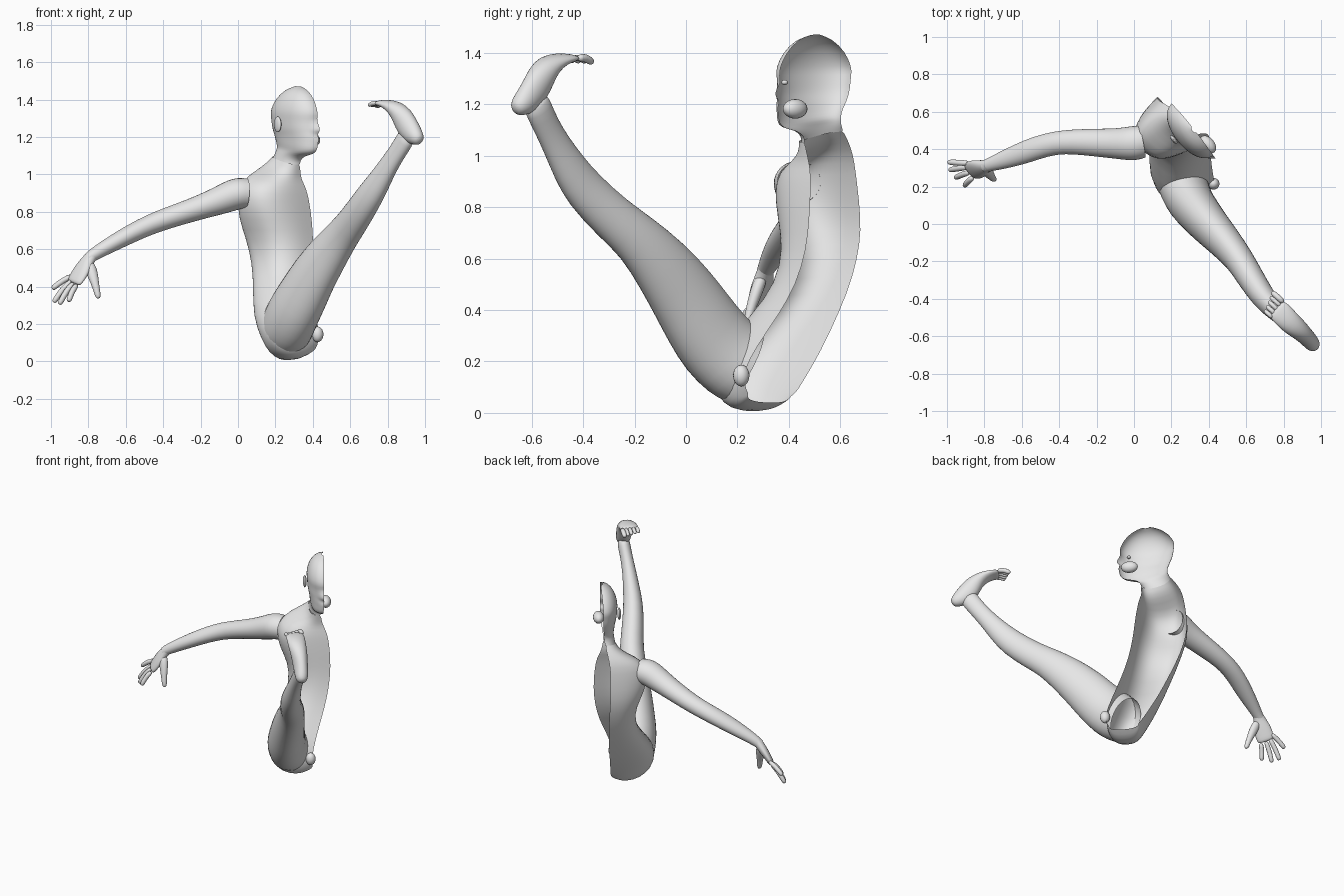
import bpy, bmesh, math
from mathutils import Vector as V

skin = bpy.data.materials.new("plain_grey")
skin.diffuse_color = (0.8, 0.8, 0.8, 1)


def finish(name, bm, levels=1):
    me = bpy.data.meshes.new(name)
    bm.to_mesh(me)
    bm.free()
    me.materials.append(skin)
    for p in me.polygons:
        p.use_smooth = True
    ob = bpy.data.objects.new(name, me)
    bpy.context.collection.objects.link(ob)
    if levels:
        mod = ob.modifiers.new("smooth", 'SUBSURF')
        mod.levels = mod.render_levels = levels
    return ob


def skin_rows(name, rows, closed, cap_start=False, cap_end=False):
    """Bridge rows of points into a surface."""
    bm = bmesh.new()
    vs = [[bm.verts.new(p) for p in r] for r in rows]
    n = len(rows[0])
    for a, b in zip(vs, vs[1:]):
        for j in range(n if closed else n - 1):
            k = (j + 1) % n
            bm.faces.new((a[j], a[k], b[k], b[j]))
    if cap_start:
        bm.faces.new(vs[0][::-1])
    if cap_end:
        bm.faces.new(vs[-1])
    return finish(name, bm)


def tube(name, secs, hint, n=16, cap_start=False, cap_end=False):
    """Elliptical tube; each section is x, y, z, radius along hint, other radius."""
    pts = [V(s[:3]) for s in secs]
    rows = []
    for i, s in enumerate(secs):
        t = (pts[min(i + 1, len(pts) - 1)] - pts[max(i - 1, 0)]).normalized()
        u = V(hint)
        u = (u - t * u.dot(t)).normalized()
        v = t.cross(u)
        rows.append([pts[i] + u * s[3] * math.cos(2 * math.pi * j / n)
                     + v * s[4] * math.sin(2 * math.pi * j / n) for j in range(n)])
    return skin_rows(name, rows, True, cap_start, cap_end)


def half_shell(name, secs, side, power, n=17):
    """Open half body; section: back point, front point, side bulge, drop, front bump."""
    rows = []
    for back, front, b, drop, bump in secs:
        back, front = V(back), V(front)
        mid, half = (back + front) / 2, (front - back) / 2
        row = []
        for j in range(n):
            a = math.pi * j / (n - 1)
            c, s = math.cos(a), max(math.sin(a), 0)
            row.append(mid + half * math.copysign(abs(c) ** power, c)
                       + (V(side) * b - V((0, 0, drop))) * s ** power)
        row[0] += half.normalized() * bump
        row[1] += half.normalized() * bump * .5
        rows.append(row)
    return skin_rows(name, rows, False)


def blob(name, loc, size, turn=0.0):
    bm = bmesh.new()
    bmesh.ops.create_uvsphere(bm, u_segments=16, v_segments=10, radius=1)
    ob = finish(name, bm, 0)
    ob.location, ob.scale, ob.rotation_euler = loc, size, (0, 0, turn)
    return ob


# Head with brow, nose and lips on its front edge, open along the middle
half_shell("head", [
    ((.310, .520, 1.472), (.335, .490, 1.471), .012, 0, 0),
    ((.270, .570, 1.455), (.375, .435, 1.452), .058, 0, 0),
    ((.225, .620, 1.405), (.408, .390, 1.400), .090, 0, 0),
    ((.200, .645, 1.345), (.424, .366, 1.345), .102, 0, 0),
    ((.202, .643, 1.315), (.424, .366, 1.312), .101, 0, .004),
    ((.204, .640, 1.290), (.420, .371, 1.285), .099, 0, 0),
    ((.206, .638, 1.265), (.422, .368, 1.245), .097, 0, .032),
    ((.209, .634, 1.245), (.422, .368, 1.228), .094, 0, .018),
    ((.212, .630, 1.230), (.425, .366, 1.212), .091, 0, 0),
    ((.215, .625, 1.215), (.426, .364, 1.192), .087, 0, .010),
    ((.219, .616, 1.195), (.424, .365, 1.165), .082, 0, .006),
    ((.222, .607, 1.175), (.422, .364, 1.135), .077, 0, .003),
    ((.225, .602, 1.150), (.408, .376, 1.108), .069, 0, 0),
    ((.224, .602, 1.135), (.355, .435, 1.100), .068, 0, 0),
    ((.220, .605, 1.115), (.332, .462, 1.075), .070, 0, 0),
    ((.210, .612, 1.095), (.332, .463, 1.050), .074, 0, 0),
], (-.77, -.63, 0), .95)

# Torso and hip, same open side, closed underneath
half_shell("torso", [
    ((.211, .611, 1.098), (.332, .463, 1.053), .073, 0, 0),
    ((.190, .625, 1.070), (.333, .470, 1.010), .092, 0, 0),
    ((.165, .642, 1.030), (.340, .480, .970), .155, 0, 0),
    ((.140, .655, .980), (.365, .485, .925), .255, 0, 0),
    ((.128, .667, .880), (.380, .485, .860), .285, 0, 0),
    ((.120, .680, .760), (.395, .480, .760), .265, 0, 0),
    ((.130, .678, .660), (.402, .470, .640), .215, 0, 0),
    ((.155, .650, .530), (.405, .430, .500), .198, 0, 0),
    ((.190, .600, .400), (.410, .360, .380), .240, 0, 0),
    ((.235, .525, .240), (.420, .275, .260), .300, 0, 0),
    ((.275, .460, .130), (.430, .225, .165), .285, .020, 0),
    ((.293, .432, .085), (.430, .228, .115), .240, .050, 0),
    ((.300, .420, .073), (.425, .235, .090), .165, .074, 0),
    ((.302, .412, .068), (.420, .240, .080), .085, .070, 0),
    ((.303, .409, .066), (.418, .243, .075), .020, .030, 0),
], (-.72, -.70, 0), .76)

# Arm
tube("arm", [
    (.045, .440, .898, .088, .082), (.010, .433, .900, .094, .086),
    (-.030, .430, .890, .092, .086), (-.100, .430, .860, .082, .077),
    (-.200, .435, .825, .076, .066), (-.320, .440, .785, .068, .060),
    (-.420, .435, .752, .063, .057), (-.520, .408, .710, .064, .053),
    (-.620, .370, .658, .060, .048), (-.720, .335, .603, .046, .040),
    (-.780, .314, .566, .035, .034), (-.800, .308, .550, .034, .030),
], (0, 1, 0))

# Palm and fingers
across = (-.4, .75, .5)
tube("palm", [
    (-.775, .315, .572, .033, .032), (-.800, .307, .545, .038, .030),
    (-.825, .298, .505, .055, .029), (-.850, .290, .465, .060, .024),
    (-.872, .284, .430, .057, .020), (-.880, .282, .418, .048, .014),
], across, cap_end=True)


def digit(name, path, r, hint):
    secs = [(*p, r, r) for p in path]
    tip = V(path[-1]) + (V(path[-1]) - V(path[-2])).normalized() * r * .7
    secs.append((*tip, r * .6, r * .6))
    tube(name, secs, hint, 8, True, True)


for name, a, b in (("little_finger", (-.880, .325, .460), (-.985, .330, .395)),
                   ("ring_finger", (-.882, .305, .440), (-.980, .290, .325)),
                   ("middle_finger", (-.875, .278, .425), (-.950, .250, .315)),
                   ("index_finger", (-.858, .252, .415), (-.903, .208, .330))):
    a, b = V(a), V(b)
    digit(name, [a, (a + b) / 2 + V((-.006, 0, .006)), b], .017, across)
tube("thumb", [
    (-.800, .298, .535, .024, .024), (-.785, .280, .490, .034, .027),
    (-.772, .265, .445, .028, .024), (-.760, .250, .400, .020, .019),
    (-.750, .240, .355, .018, .017), (-.745, .236, .336, .010, .010),
], (1, 0, 0), 10, True, True)

# Leg, raised forward from the hip
lateral = (.83, .55, 0)
tube("leg", [
    (.258, .225, .178, .135, .155), (.268, .190, .198, .135, .165),
    (.300, .115, .270, .128, .166), (.355, .050, .365, .118, .158),
    (.405, -.010, .460, .108, .148), (.480, -.090, .570, .095, .130),
    (.565, -.190, .682, .078, .102), (.618, -.280, .752, .075, .094),
    (.695, -.400, .870, .066, .088), (.750, -.455, .955, .056, .075),
    (.800, -.503, 1.040, .046, .061), (.852, -.545, 1.120, .041, .056),
    (.890, -.572, 1.180, .042, .060), (.912, -.592, 1.225, .040, .056),
], lateral, cap_end=True)

# Foot and toes
wide = V((.55, .75, 0)).normalized()
tube("foot", [
    (.975, -.668, 1.178, .018, .020), (.962, -.652, 1.190, .040, .040),
    (.938, -.622, 1.212, .045, .058), (.905, -.588, 1.255, .048, .068),
    (.878, -.562, 1.312, .055, .060), (.843, -.535, 1.355, .060, .042),
    (.800, -.490, 1.377, .062, .024), (.772, -.462, 1.380, .060, .018),
    (.758, -.450, 1.380, .054, .013),
], wide, cap_start=True, cap_end=True)
for i in range(5):
    base = V((.772, -.462, 1.380)) + wide * (i - 2) * .025
    r = .017 if i == 4 else .013
    reach = .70 + .08 * i
    digit("toe_%d" % (i + 1),
          [base, base + V((-.030, .028, .004)) * reach,
           base + V((-.055, .050, -.012)) * reach], r, wide)

# Face details
turn = math.atan2(-.28, .23)
blob("ear", (.212, .452, 1.268), (.028, .012, .042), turn)
blob("eye", (.366, .384, 1.286), (.013, .013, .010), turn)
blob("mouth_cavity", (.395, .425, 1.183), (.055, .036, .038), turn)

# Groin
blob("groin", (.425, .215, .145), (.032, .032, .042), turn)
